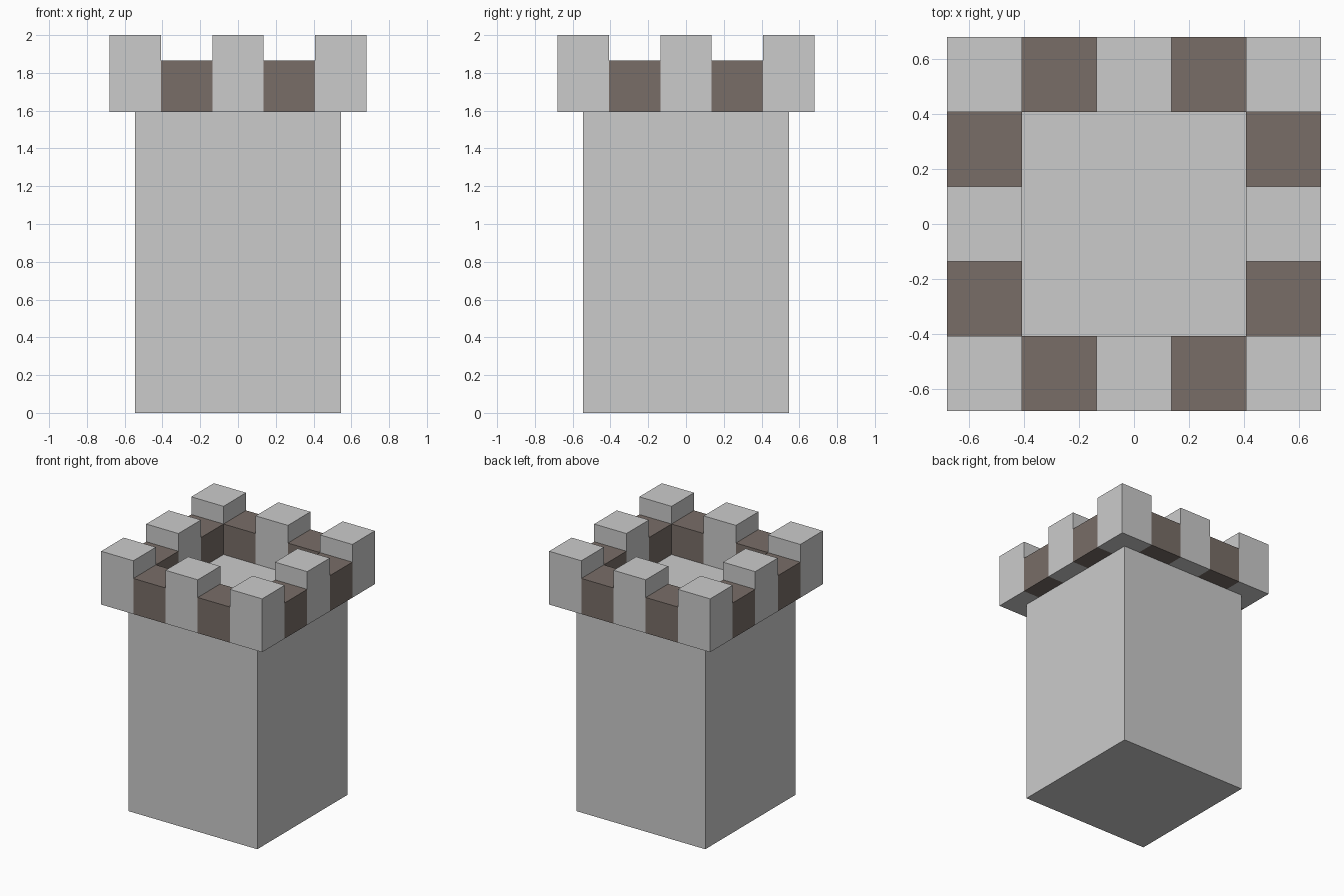
import bpy

if "Cube" in bpy.data.objects:
    bpy.data.objects.remove(bpy.data.objects["Cube"])

U = 0.272           # width of one battlement cell
BASE = 1.593        # underside of the battlements

brown = bpy.data.materials.new("brown_stone")
brown.diffuse_color = (0.19, 0.155, 0.137, 1)
brown.use_nodes = True
brown.node_tree.nodes["Principled BSDF"].inputs["Base Color"].default_value = brown.diffuse_color


def box(name, x, y, w, z0, z1, mat=None):
    bpy.ops.mesh.primitive_cube_add(size=1, location=(x, y, (z0 + z1) / 2))
    ob = bpy.context.object
    ob.name = name
    ob.scale = (w, w, z1 - z0)
    bpy.ops.object.transform_apply(location=False, rotation=False, scale=True)
    if mat:
        ob.data.materials.append(mat)
    return ob


# Tower shaft, its top forms the floor inside the battlements
box("tower_shaft", 0, 0, 4 * U, 0, 6 * U)

# Ring of alternating tall grey merlons and low brown gaps
for i in range(-2, 3):
    for j in range(-2, 3):
        if max(abs(i), abs(j)) < 2:
            continue
        if (i + j) % 2 == 0:
            box("merlon", i * U, j * U, U, BASE, 2.0)
        else:
            box("low_wall", i * U, j * U, U, BASE, BASE + U, brown)
